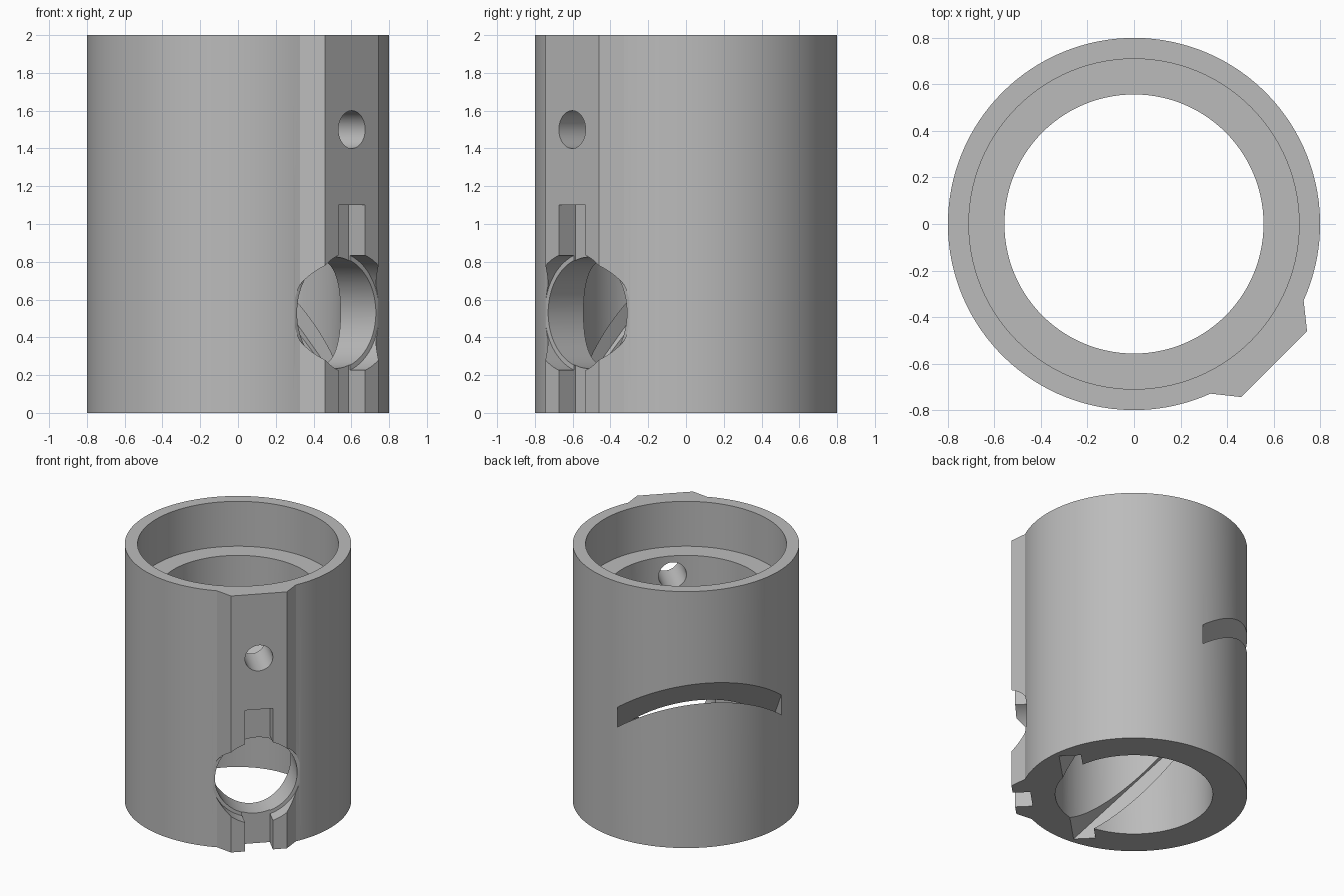
import bpy, bmesh, math
from mathutils import Matrix, Vector

cube = bpy.data.objects.get("Cube")
if cube:
    bpy.data.objects.remove(cube, do_unlink=True)

HEIGHT, OUTER_R = 2.0, 0.8
HOLE_Z = 0.53

grey = bpy.data.materials.new("plain grey")
grey.use_nodes = True
colour = (0.5, 0.5, 0.5, 1)
grey.diffuse_color = colour
grey.node_tree.nodes["Principled BSDF"].inputs["Base Color"].default_value = colour


def to_object(name, bm):
    bmesh.ops.recalc_face_normals(bm, faces=bm.faces)
    mesh = bpy.data.meshes.new(name)
    bm.to_mesh(mesh)
    bm.free()
    mesh.materials.append(grey)
    obj = bpy.data.objects.new(name, mesh)
    bpy.context.collection.objects.link(obj)
    return obj


def prism(name, outline, z0, z1):
    bm = bmesh.new()
    base = bm.faces.new([bm.verts.new((x, y, z0)) for x, y in outline])
    top = bmesh.ops.extrude_face_region(bm, geom=[base])["geom"]
    verts = [v for v in top if isinstance(v, bmesh.types.BMVert)]
    bmesh.ops.translate(bm, verts=verts, vec=(0, 0, z1 - z0))
    return to_object(name, bm)


def cylinder(name, radius, start, end, segments=96):
    start, end = Vector(start), Vector(end)
    axis = end - start
    turn = axis.to_track_quat("Z", "Y").to_matrix().to_4x4()
    bm = bmesh.new()
    bmesh.ops.create_cone(bm, cap_ends=True, segments=segments, radius1=radius,
                          radius2=radius, depth=axis.length,
                          matrix=Matrix.Translation((start + end) / 2) @ turn)
    return to_object(name, bm)


def cut(body, cutter):
    cutter.hide_render = True
    mod = body.modifiers.new(cutter.name, "BOOLEAN")
    mod.operation, mod.solver, mod.object = "DIFFERENCE", "EXACT", cutter
    bpy.context.view_layer.objects.active = body
    bpy.ops.object.modifier_apply(modifier=mod.name)
    bpy.data.objects.remove(cutter, do_unlink=True)


# Sleeve outline: round, with a flat-faced boss pointing along +x for now
boss_angle = math.asin(0.283 / OUTER_R)
steps = 112
outline = [(0.852, -0.2), (0.852, 0.2)]
for i in range(steps + 1):
    a = boss_angle + (2 * math.pi - 2 * boss_angle) * i / steps
    outline.append((OUTER_R * math.cos(a), OUTER_R * math.sin(a)))
sleeve = prism("sleeve", outline, 0, HEIGHT)

# Main bore and wider upper recess
cut(sleeve, cylinder("bore", 0.557, (0, 0, -0.1), (0, 0, 2.1), 112))
cut(sleeve, cylinder("recess", 0.71, (0, 0, 1.65), (0, 0, 2.1), 112))

# Small pin hole, and stepped port through the boss
cut(sleeve, cylinder("pin_hole", 0.1, (0.3, 0, 1.5), (1, 0, 1.5), 48))
cut(sleeve, cylinder("port", 0.295, (0.2, 0, HOLE_Z), (1, 0, HOLE_Z)))
cut(sleeve, cylinder("port_step", 0.32, (0.737, 0, HOLE_Z), (1, 0, HOLE_Z)))

# Upright groove in the boss
groove = [(0.727, -0.1), (1, -0.1), (1, 0.1), (0.727, 0.1)]
cut(sleeve, prism("groove", groove, -0.1, 1.1))

# Sloping slot that enters at the back and runs down through the bore
slot = bmesh.new()
section = [(-1, 1.325), (-1, 1.48), (0.7, -0.22), (0.7, -0.375)]
face = slot.faces.new([slot.verts.new((x, -0.588, z)) for x, z in section])
far = bmesh.ops.extrude_face_region(slot, geom=[face])["geom"]
bmesh.ops.translate(slot, verts=[v for v in far if isinstance(v, bmesh.types.BMVert)],
                    vec=(0, 1.176, 0))
cut(sleeve, to_object("sloping_slot", slot))

# Turn the boss to the front left corner and shade
sleeve.data.transform(Matrix.Rotation(math.radians(-45), 4, "Z"))
bpy.ops.object.select_all(action="DESELECT")
sleeve.select_set(True)
bpy.context.view_layer.objects.active = sleeve
bpy.ops.object.shade_smooth_by_angle(angle=math.radians(25))
